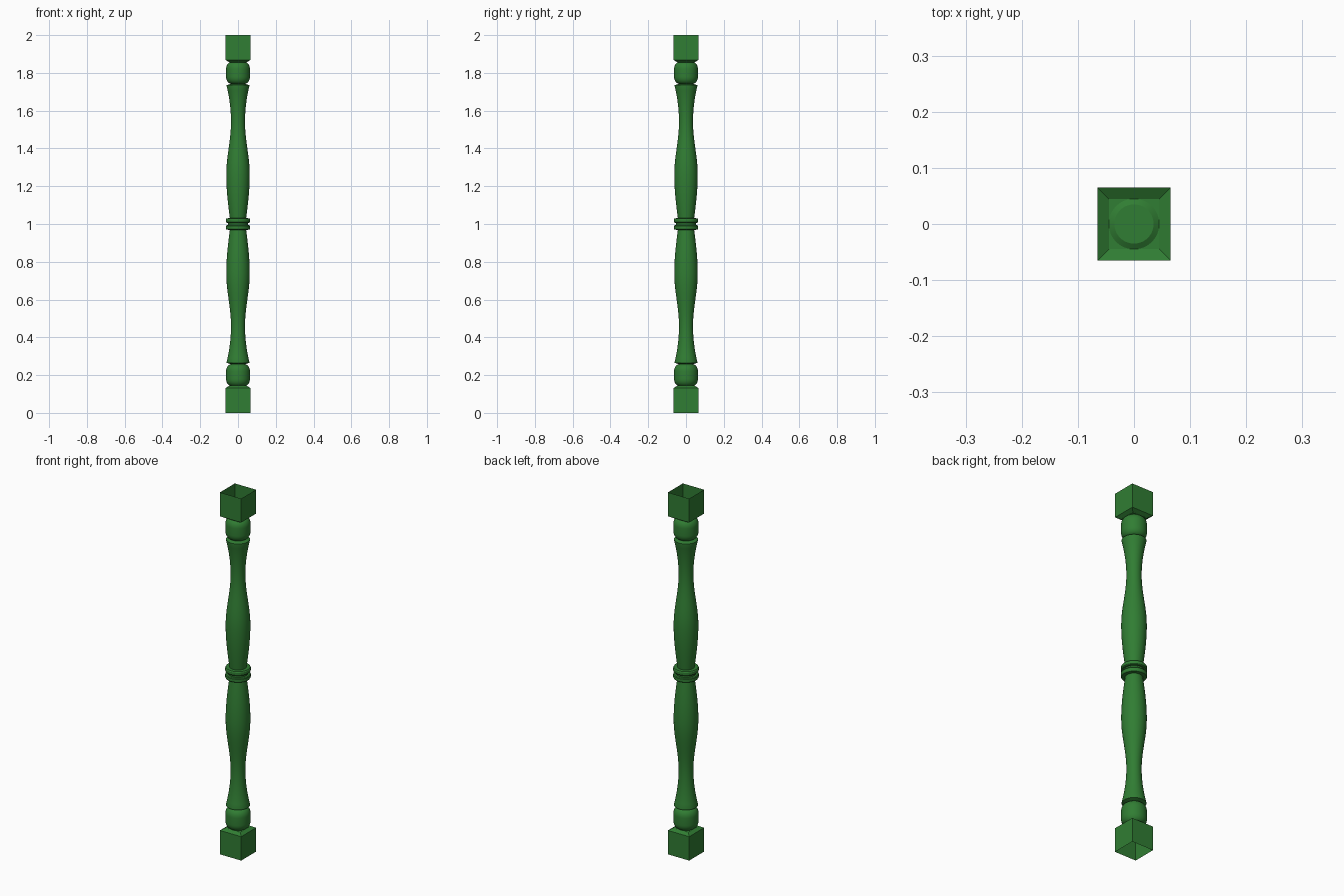
import bpy, bmesh, math

if "Cube" in bpy.data.objects:
    bpy.data.objects.remove(bpy.data.objects["Cube"])

green = bpy.data.materials.new("dark_green")
green.diffuse_color = (0.03, 0.205, 0.033, 1)
green.use_nodes = True
green.node_tree.nodes["Principled BSDF"].inputs["Base Color"].default_value = green.diffuse_color
SEG = 48
MID = 1.0  # the baluster is symmetric about this height


def finish(name, bm):
    """Make an object and mirror it to the lower half."""
    me = bpy.data.meshes.new(name)
    bm.to_mesh(me)
    bm.free()
    me.materials.append(green)
    ob = bpy.data.objects.new(name, me)
    bpy.context.collection.objects.link(ob)
    ob.location.z = MID
    bpy.ops.object.select_all(action='DESELECT')
    ob.select_set(True)
    bpy.context.view_layer.objects.active = ob
    bpy.ops.object.shade_smooth_by_angle(angle=math.radians(30))
    m = ob.modifiers.new("mirror", 'MIRROR')
    m.use_axis = (False, False, True)
    m.merge_threshold = 0.0005
    return ob


def loft(name, profile, n, turn=0.0, cap=False):
    """Sweep (radius, height) points round z, bottom to top."""
    bm = bmesh.new()
    rings = [[bm.verts.new((r * math.cos(turn + 2 * math.pi * i / n),
                            r * math.sin(turn + 2 * math.pi * i / n), z - MID))
              for i in range(n)] for r, z in profile]
    for a, b in zip(rings, rings[1:]):
        for i in range(n):
            j = (i + 1) % n
            bm.faces.new((a[i], a[j], b[j], b[i]))
    if cap:
        bm.faces.new(rings[-1])
    return finish(name, bm)


def blend(points, steps=6):
    """Smooth cosine steps between profile key points."""
    out = [points[0]]
    for (r0, z0), (r1, z1) in zip(points, points[1:]):
        for k in range(1, steps + 1):
            t = k / steps
            s = (1 - math.cos(math.pi * t)) / 2
            out.append((r0 + (r1 - r0) * s, z0 + (z1 - z0) * t))
    return out


# paired rings at the middle
loft("middle_rings", [(0.052, 1.0), (0.052, 1.006), (0.061, 1.007), (0.064, 1.011),
                      (0.064, 1.025), (0.061, 1.03), (0.042, 1.031)], SEG)

# turned shaft: vase belly, slim waist, flared end
belly = [(0.043 + 0.019 * math.sin(math.pi / 2 * k / 8), 1.03 + 0.23 * k / 8)
         for k in range(9)]
waist = blend([(0.062, 1.26), (0.037, 1.54)], 10)[1:]
flare = [(0.037 + 0.023 * (k / 8) ** 2, 1.54 + 0.19 * k / 8) for k in range(1, 9)]
loft("shaft", belly + waist + flare + [(0.06, 1.735), (0.035, 1.743)], SEG)

# ball with a short straight band
R, r = 0.063, 0.028
low = [(r + 0.007 + r * math.sin(a), 1.78 - 0.038 * math.cos(a))
       for a in [math.pi / 2 * k / 8 for k in range(9)]]
high = [(rad, 3.6 - z) for rad, z in reversed(low)]
loft("ball", [(0.035, 1.738)] + low + high + [(0.045, 1.852), (0.045, 1.856), (0.035, 1.862)],
     SEG, cap=True)

# hollow square end block with a tapered neck, open at the end
q = math.sqrt(2)
loft("end_block", [(0.045 * q, 1.856), (0.065 * q, 1.868), (0.065 * q, 2.0)],
     4, math.pi / 4)

# flat plate under the ball collar closing the neck of the block
loft("neck_plate", [(0.045 * q, 1.8555), (0.045 * q, 1.856)], 4, math.pi / 4, cap=True)
